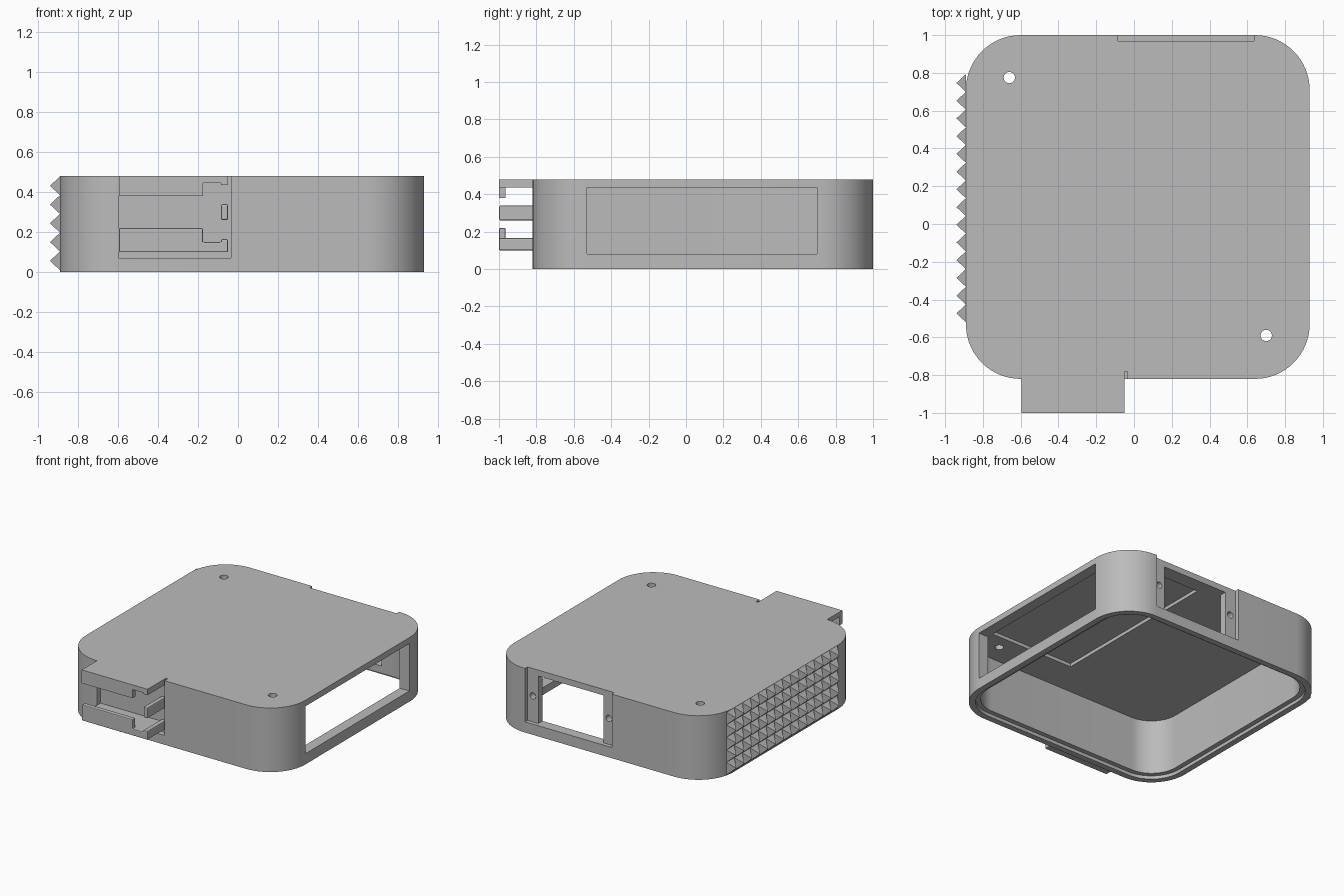
import bpy, bmesh, math

cube = bpy.data.objects.get("Cube")
if cube:
    bpy.data.objects.remove(cube, do_unlink=True)

grey = bpy.data.materials.new("plain_grey")
grey.use_nodes = True
grey.diffuse_color = (0.5, 0.5, 0.5, 1)
grey.node_tree.nodes["Principled BSDF"].inputs["Base Color"].default_value = (0.5, 0.5, 0.5, 1)


def finish(name, bm):
    bmesh.ops.recalc_face_normals(bm, faces=bm.faces)
    mesh = bpy.data.meshes.new(name)
    bm.to_mesh(mesh)
    bm.free()
    mesh.materials.append(grey)
    obj = bpy.data.objects.new(name, mesh)
    bpy.context.collection.objects.link(obj)
    return obj


def prism(name, points, z0, z1):
    """Extrude a flat outline from z0 up to z1."""
    bm = bmesh.new()
    face = bm.faces.new([bm.verts.new((x, y, z0)) for x, y in points])
    top = bmesh.ops.extrude_face_region(bm, geom=[face])
    verts = [v for v in top["geom"] if isinstance(v, bmesh.types.BMVert)]
    bmesh.ops.translate(bm, verts=verts, vec=(0, 0, z1 - z0))
    return finish(name, bm)


def box(name, x, y, z):
    return prism(name, [(x[0], y[0]), (x[1], y[0]), (x[1], y[1]), (x[0], y[1])], *z)


def rounded(name, inset, z0, z1, steps=16):
    """Rounded square slab following the case outline, shrunk by inset."""
    r, pts = RADIUS - inset, []
    for i, (sx, sy) in enumerate([(1, 1), (-1, 1), (-1, -1), (1, -1)]):
        cx, cy = CX + sx * (HALF - RADIUS), CY + sy * (HALF - RADIUS)
        for k in range(steps + 1):
            a = math.pi / 2 * (i + k / steps)
            pts.append((cx + r * math.cos(a), cy + r * math.sin(a)))
    return prism(name, pts, z0, z1)


def disc(name, x, y, r, z0, z1, n=24):
    ring = [math.tau * k / n for k in range(n)]
    return prism(name, [(x + r * math.cos(a), y + r * math.sin(a)) for a in ring], z0, z1)


def select_only(obj):
    bpy.ops.object.select_all(action="DESELECT")
    obj.select_set(True)
    bpy.context.view_layer.objects.active = obj


def combine(obj, other, operation="DIFFERENCE"):
    mod = obj.modifiers.new("combine", "BOOLEAN")
    mod.operation, mod.object, mod.solver = operation, other, "EXACT"
    select_only(obj)
    bpy.ops.object.modifier_apply(modifier=mod.name)
    bpy.data.objects.remove(other, do_unlink=True)


# Case dimensions
CX, CY, HALF, RADIUS = 0.02, 0.09, 0.91, 0.29
TOP, CEILING, WALL = 0.48, 0.435, 0.08
LEFT, FRONT, BACK = CX - HALF, CY - HALF, CY + HALF

# Hollow case, open below with a rabbet for the lid
case = rounded("case", 0, 0, TOP)
combine(case, rounded("cavity", WALL, -0.1, CEILING))
combine(case, rounded("lid_rabbet", 0.045, -0.1, 0.025))

# Shallow pocket in the ceiling, and the large side window
combine(case, box("ceiling_pocket", (0.16, 0.85), (-0.48, 0.86), (0.4, 0.46)))
combine(case, box("side_window", (0.8, 1.0), (-0.53, 0.70), (0.08, CEILING)))

# Recessed connector opening in the back, with a screw hole on each jamb
combine(case, box("back_recess", (-0.085, 0.635), (BACK - 0.03, 1.1), (0.08, 0.6)))
combine(case, box("back_opening", (0.005, 0.545), (0.85, 1.1), (0.08, CEILING)))
for x in (-0.04, 0.59):
    hole = disc("jamb_hole", 0, 0, 0.024, -0.1, 0.1)
    hole.rotation_euler.x = math.pi / 2
    hole.location = (x, 0.95, 0.275)
    bpy.context.view_layer.update()
    combine(case, hole)

# Screw holes in the top
for x, y in ((-0.66, 0.775), (0.70, -0.59)):
    combine(case, disc("top_hole", x, y, 0.03, 0.3, 0.6))

# Recess in the front wall that seats the clip holder
combine(case, box("front_recess", (-0.595, -0.035), (-1, FRONT + 0.04), (0.07, 0.6)))
select_only(case)
bpy.ops.object.shade_smooth_by_angle(angle=math.radians(30))

# Clip holder: two facing channels with lips, and raised end strips
X0, X1, TIP, SEAT = -0.595, -0.05, -1.0, FRONT + 0.04
LIP_END, STRIP = -0.175, -0.085
for name, plate, strip, lip in (
    ("upper_channel", (0.445, TOP), (0.435, TOP), (0.38, TOP)),
    ("lower_channel", (0.10, 0.15), (0.10, 0.165), (0.10, 0.22)),
):
    channel = box(name, (X0, X1), (TIP, SEAT), plate)
    combine(channel, box("strip", (STRIP, X1), (TIP, SEAT), strip), "UNION")
    combine(channel, box("lip", (X0, LIP_END), (TIP, TIP + 0.035), lip), "UNION")
    bevel = channel.modifiers.new("soft_edges", "BEVEL")
    bevel.width, bevel.segments = 0.006, 2

finger = box("middle_finger_bar", (STRIP, X1), (TIP, SEAT), (0.26, 0.34))
bevel = finger.modifiers.new("soft_edges", "BEVEL")
bevel.width, bevel.segments = 0.008, 2

# Grid of pyramid studs on the right side
ROWS, COLS, PITCH, HEIGHT = 5, 14, 0.0938, 0.05
bm = bmesh.new()
for i in range(COLS):
    for j in range(ROWS):
        y, z, h = -0.52 + PITCH * (i + 0.5), 0.01 + PITCH * (j + 0.5), PITCH / 2
        base = [bm.verts.new((LEFT, y + a * h, z + b * h))
                for a, b in ((-1, -1), (1, -1), (1, 1), (-1, 1))]
        peak = bm.verts.new((LEFT - HEIGHT, y, z))
        bm.faces.new(base)
        for k in range(4):
            bm.faces.new((base[k], base[(k + 1) % 4], peak))
finish("grip_studs", bm)
